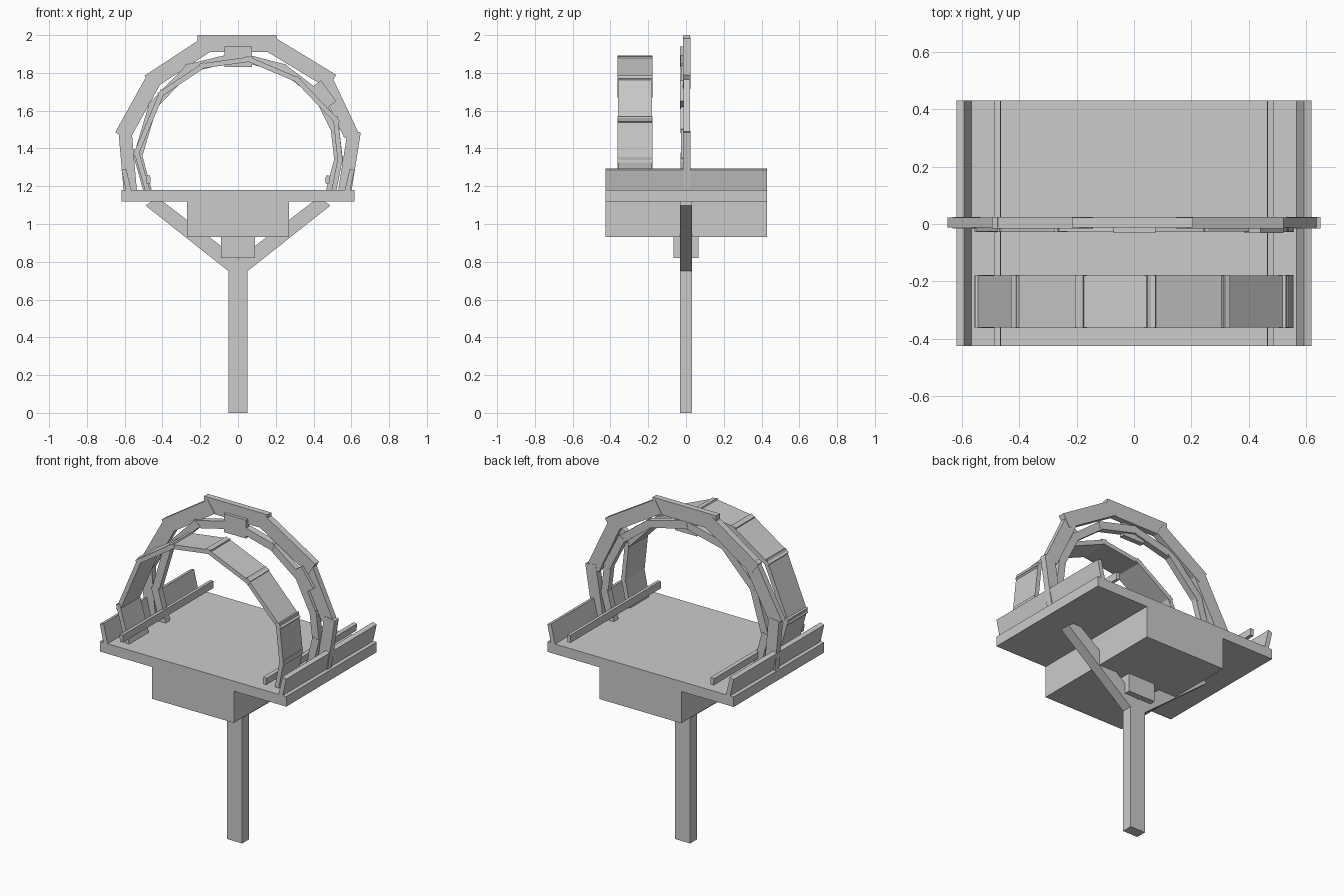
import bpy
from mathutils import Vector

if "Cube" in bpy.data.objects:
    bpy.data.objects.remove(bpy.data.objects["Cube"])


def prism(name, pts, y0, y1):
    """Extrude an x-z outline from y0 to y1."""
    n = len(pts)
    verts = [(x, y0, z) for x, z in pts] + [(x, y1, z) for x, z in pts]
    faces = [tuple(range(n)), tuple(range(2 * n - 1, n - 1, -1))]
    faces += [(i, i + n, (i + 1) % n + n, (i + 1) % n) for i in range(n)]
    if sum(pts[i][0] * pts[(i + 1) % n][1] - pts[(i + 1) % n][0] * pts[i][1] for i in range(n)) < 0:
        faces = [f[::-1] for f in faces]
    me = bpy.data.meshes.new(name)
    me.from_pydata(verts, [], faces)
    ob = bpy.data.objects.new(name, me)
    bpy.context.collection.objects.link(ob)
    return ob


def box(name, x0, x1, y0, y1, z0, z1):
    return prism(name, [(x0, z0), (x1, z0), (x1, z1), (x0, z1)], y0, y1)


def board(name, a, b, t, y0, y1):
    """Plank whose outer edge runs a to b, thickness t towards the right of travel."""
    a, b = Vector(a), Vector(b)
    d = (b - a).normalized()
    n = Vector((d.y, -d.x)) * t
    return prism(name, [tuple(p) for p in (a, a + n, b + n, b)], y0, y1)


def arch(name, pts, t, y0, y1, lap):
    """Overlapping planks along a polyline."""
    for i, (a, b) in enumerate(zip(pts, pts[1:])):
        a, b = Vector(a), Vector(b)
        d = (b - a).normalized() * lap
        s = a if i == 0 else a - d
        e = b if i == len(pts) - 2 else b + d
        inset = 0.002 * (i % 2)
        board(f"{name}_{i + 1}", s, e, t, y0 + inset, y1 - inset)


# Post, under-boxes and platform
box("post", -0.05, 0.05, -0.032, 0.032, 0, 0.79)
box("post_block", -0.09, 0.09, -0.065, 0.065, 0.82, 0.93)
box("under_box", -0.27, 0.27, -0.425, 0.43, 0.93, 1.12)
box("platform", -0.617, 0.617, -0.425, 0.43, 1.12, 1.18)

# Mirrored braces, leaning side boards and inner rails
for s, side in ((-1, "left"), (1, "right")):
    prism(f"{side}_brace", [(0, 0.75), (s * 0.05, 0.75), (s * 0.49, 1.098),
                            (s * 0.425, 1.14), (0, 0.815)], -0.031, 0.031)
    prism(f"{side}_side_board", [(s * 0.565, 1.178), (s * 0.593, 1.178),
                                 (s * 0.617, 1.285), (s * 0.592, 1.293)], -0.425, 0.43)
    prism(f"{side}_rail", [(s * 0.463, 1.215), (s * 0.483, 1.213),
                           (s * 0.487, 1.255), (s * 0.465, 1.258)], -0.425, 0.43)

# Tall middle arch: heavy outer planks
outer = [((-0.605, 1.17), (-0.632, 1.48), 0.07), ((-0.65, 1.485), (-0.475, 1.80), 0.085),
         ((-0.495, 1.785), (-0.19, 1.985), 0.085), ((-0.215, 2.0), (0.205, 2.0), 0.09),
         ((0.19, 1.99), (0.52, 1.79), 0.085), ((0.495, 1.785), (0.635, 1.49), 0.08),
         ((0.65, 1.485), (0.60, 1.17), 0.07)]
for i, (a, b, t) in enumerate(outer):
    e = 0.002 * (i % 2)
    board(f"main_arch_plank_{i + 1}", a, b, t, -0.015 + e, 0.024 - e)

# Thin inner lining of the middle arch
arch("arch_lining", [(-0.50, 1.17), (-0.553, 1.36), (-0.47, 1.64), (-0.27, 1.845), (0, 1.91),
                     (0.25, 1.845), (0.44, 1.70), (0.535, 1.51), (0.555, 1.34), (0.51, 1.17)],
     0.045, -0.028, 0.012, 0.008)

# Patches nailed to the middle arch
box("top_patch", -0.072, 0.074, -0.031, 0.0, 1.83, 1.94)
board("right_patch", (0.44, 1.76), (0.52, 1.65), 0.07, -0.031, 0.0)

# Wide front hoop of thin planks
arch("front_hoop", [(-0.49, 1.17), (-0.55, 1.38), (-0.415, 1.70), (-0.19, 1.85), (0.06, 1.885),
                    (0.32, 1.775), (0.53, 1.555), (0.553, 1.34), (0.52, 1.17)],
     0.026, -0.362, -0.178, 0.015)
